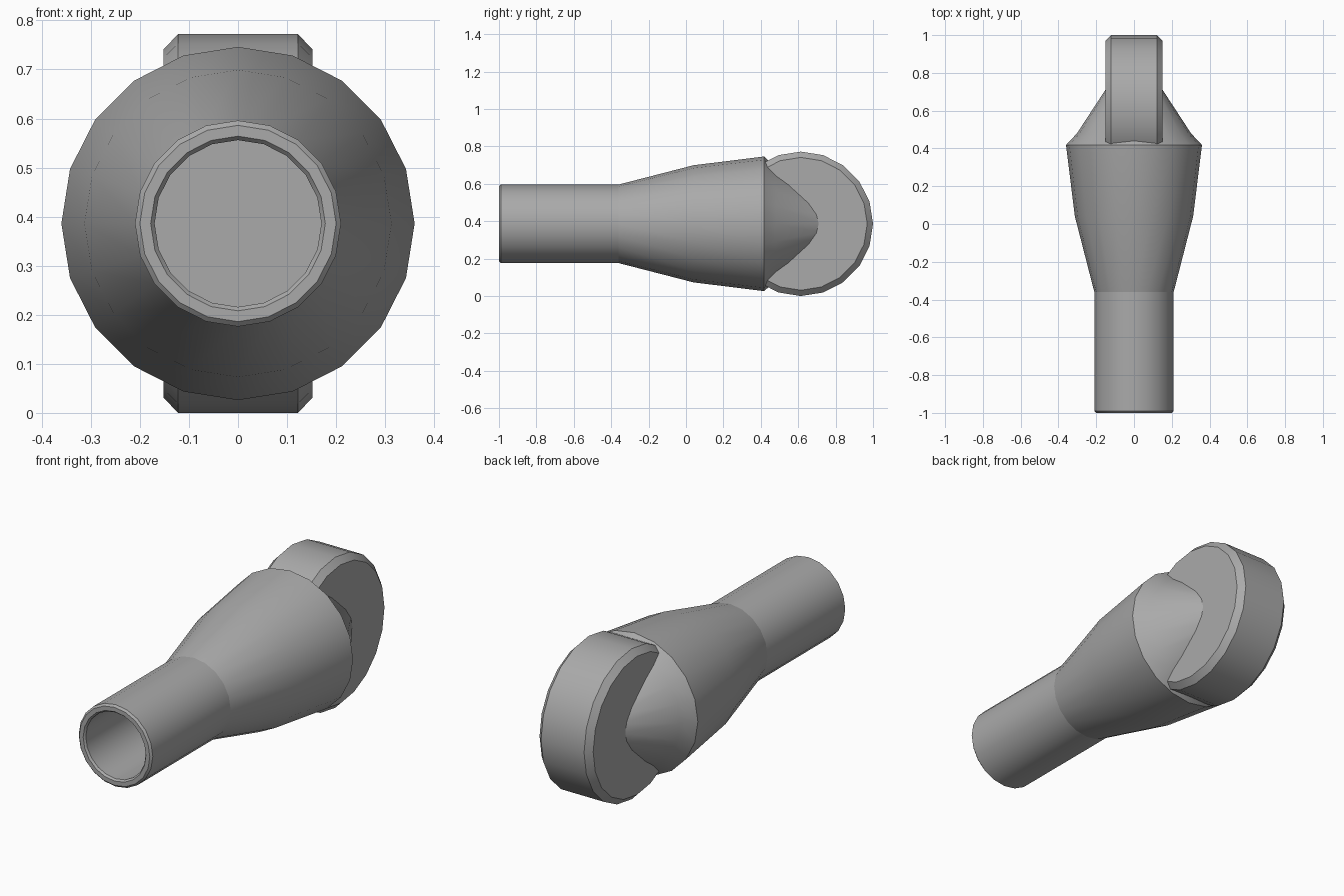
import bpy
import bmesh
from math import radians, tau
from mathutils import Vector

cube = bpy.data.objects.get("Cube")
if cube:
    bpy.data.objects.remove(cube)

AXIS_HEIGHT = 0.386
SIDES = 20

# Plain grey finish
grey = bpy.data.materials.new("plain_grey")
grey.use_nodes = True
colour = (0.4, 0.4, 0.4, 1)
grey.diffuse_color = colour
grey.node_tree.nodes["Principled BSDF"].inputs["Base Color"].default_value = colour


def lathe(name, profile, axis, location, closed=False):
    """Spin (position along axis, radius) points about an axis."""
    axis = Vector(axis)
    bm = bmesh.new()
    verts = [bm.verts.new(axis * a + Vector((0, 0, r))) for a, r in profile]
    for v1, v2 in zip(verts, verts[1:]):
        bm.edges.new((v1, v2))
    if closed:
        bm.edges.new((verts[-1], verts[0]))
    bmesh.ops.spin(bm, geom=bm.verts[:] + bm.edges[:], cent=(0, 0, 0),
                   axis=axis, angle=tau, steps=SIDES)
    bmesh.ops.remove_doubles(bm, verts=bm.verts[:], dist=0.0005)
    bmesh.ops.recalc_face_normals(bm, faces=bm.faces[:])
    mesh = bpy.data.meshes.new(name)
    bm.to_mesh(mesh)
    bm.free()
    mesh.materials.append(grey)
    obj = bpy.data.objects.new(name, mesh)
    obj.location = location
    bpy.context.collection.objects.link(obj)
    bpy.ops.object.select_all(action="DESELECT")
    obj.select_set(True)
    bpy.context.view_layer.objects.active = obj
    bpy.ops.object.shade_smooth_by_angle(angle=radians(30))
    return obj


Y, X = (0, 1, 0), (1, 0, 0)
centre = (0, 0, AXIS_HEIGHT)

# Hollow front tube with chamfered lips
lathe("front_tube", [(-0.36, 0.21), (-0.99, 0.21), (-1, 0.2), (-1, 0.178),
                     (-0.99, 0.17), (-0.36, 0.17)], Y, centre, closed=True)

# Flared body narrowing to the rear; its front cap is the tube floor
lathe("flared_body", [(-0.36, 0), (-0.36, 0.21), (0.04, 0.313), (0.418, 0.36),
                      (0.48, 0.302), (0.72, 0.145), (0.72, 0)], Y, centre)

# Chamfered wheel set upright in the rear of the body
lathe("rear_wheel", [(-0.152, 0), (-0.152, 0.355), (-0.122, 0.386),
                     (0.122, 0.386), (0.152, 0.355), (0.152, 0)],
      X, (0, 0.614, AXIS_HEIGHT))
